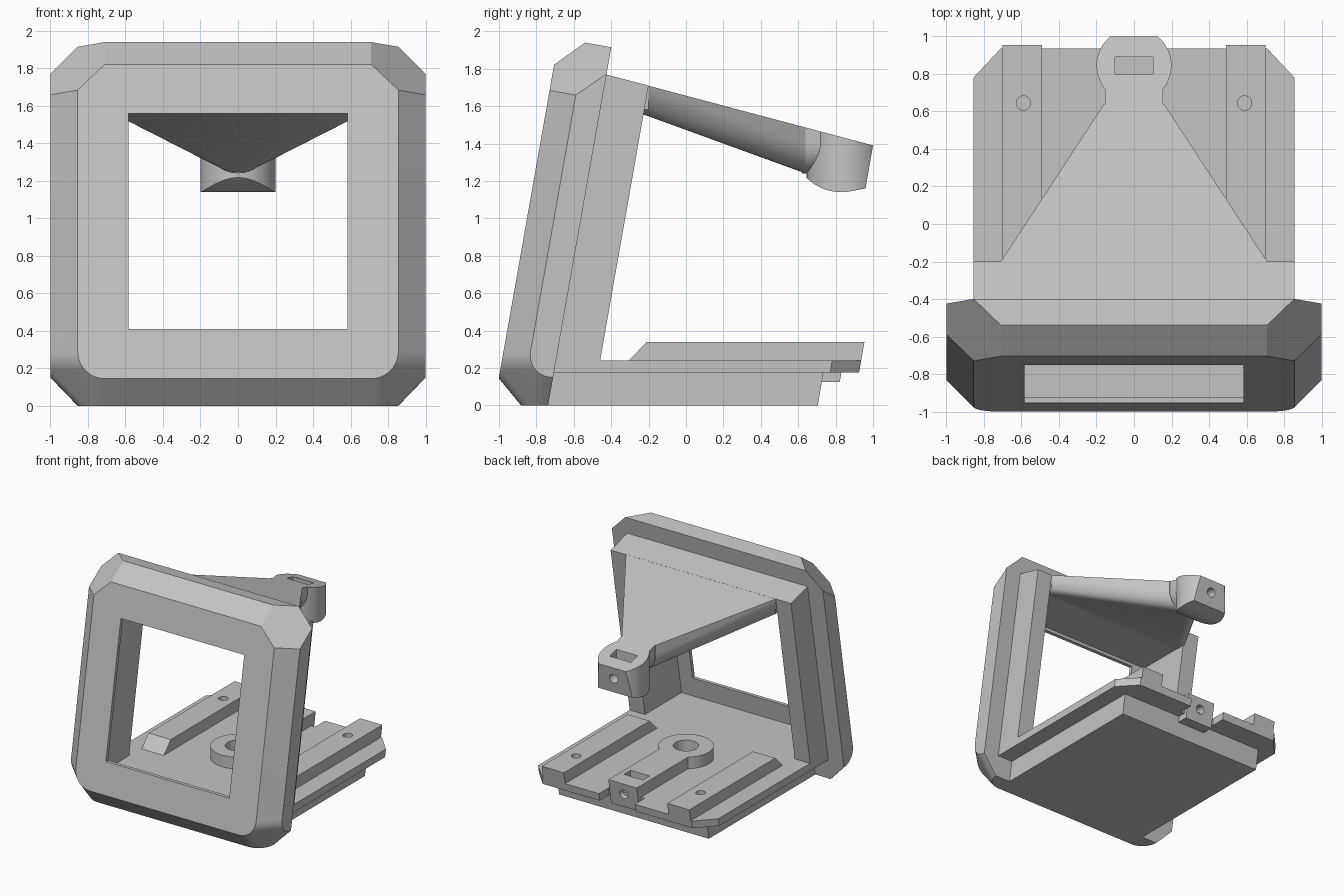
import bpy, bmesh
from math import sin, cos, pi, radians

if "Cube" in bpy.data.objects:
    bpy.data.objects.remove(bpy.data.objects["Cube"], do_unlink=True)

grey = bpy.data.materials.new("light_grey")
grey.use_nodes = True
colour = (0.55, 0.55, 0.55, 1)
grey.diffuse_color = colour
grey.node_tree.nodes["Principled BSDF"].inputs["Base Color"].default_value = colour

LEAN = radians(10)          # backward lean of the frame


def leaned(x, w, z):
    """Point at depth w behind the leaning front plane, at height z."""
    return (x, -1.0265 + (w + sin(LEAN) * z) / cos(LEAN), z)


def leaned_up(x, w, u):
    """As leaned, with u measured along the leaning plane."""
    return leaned(x, w, u * cos(LEAN) - w * sin(LEAN))


def rear(z, base):
    return base + z * sin(LEAN)


def both(points):
    return points + [(-x, y, z) for x, y, z in points]


def hull(name, points):
    bm = bmesh.new()
    for p in points:
        bm.verts.new(p)
    bmesh.ops.remove_doubles(bm, verts=bm.verts, dist=0.0005)
    bmesh.ops.convex_hull(bm, input=bm.verts)
    loose = [v for v in bm.verts if not v.link_faces]
    bmesh.ops.delete(bm, geom=loose, context='VERTS')
    bmesh.ops.dissolve_limit(bm, angle_limit=radians(1), verts=bm.verts, edges=bm.edges)
    bmesh.ops.recalc_face_normals(bm, faces=bm.faces)
    mesh = bpy.data.meshes.new(name)
    bm.to_mesh(mesh)
    bm.free()
    mesh.materials.append(grey)
    ob = bpy.data.objects.new(name, mesh)
    bpy.context.collection.objects.link(ob)
    return ob


def box(name, x0, x1, y0, y1, z0, z1):
    return hull(name, [(x, y, z) for x in (x0, x1) for y in (y0, y1) for z in (z0, z1)])


def prism(name, profile, x0, x1):
    return hull(name, [(x, y, z) for x in (x0, x1) for y, z in profile])


def post(name, x, y, r, z0, z1, n=32):
    return hull(name, [(x + r * cos(2 * pi * i / n), y + r * sin(2 * pi * i / n), z)
                       for i in range(n) for z in (z0, z1)])


def bore(name, r, y0, y1, z, n=20):
    """Round rod from y0 to y1, tilted with the rear faces."""
    drop = (y1 - y0) * sin(LEAN)
    return hull(name, [(r * cos(2 * pi * i / n), y, h + r * sin(2 * pi * i / n))
                       for i in range(n) for y, h in ((y0, z + drop), (y1, z))])


def combine(ob, operation, *others):
    bpy.context.view_layer.objects.active = ob
    for other in others:
        mod = ob.modifiers.new("cut", 'BOOLEAN')
        mod.operation, mod.solver, mod.object = operation, 'EXACT', other
        bpy.ops.object.modifier_apply(modifier=mod.name)
        bpy.data.objects.remove(other, do_unlink=True)
    return ob


# Front bezel: chamfered above, rounded into the lower corners
pts = [leaned_up(0.71, 0, 1.85), leaned_up(0.855, 0, 1.71),
       leaned_up(0.71, 0.1425, 1.995), leaned_up(1, 0.1425, 1.71),
       leaned_up(0.855, 0.285, 1.995), leaned_up(1, 0.285, 1.85)]
for i in range(11):
    s, c = sin(pi / 20 * i), cos(pi / 20 * i)
    pts += [leaned(0.71 + 0.145 * c, 0, 0.29 - 0.145 * s),
            leaned(1, 0.285 - 0.1425 * c, 0.29 - 0.14 * s),
            leaned(0.71 + 0.145 * s, 0.285 - 0.1425 * c, 0)]
bezel = hull("front_bezel", both(pts))

# Body ring behind the bezel
body = hull("frame_body", both([leaned(0.855, w, z) for w, z in
            ((0.28, 0.175), (0.28, 1.77), (0.517, 0.175), (0.517, 1.71))]))


def cavity():
    return hull("cavity_cutter", both([leaned(0.71, w, z) for w, z in
                ((0.03, 0.24), (0.03, 1.585), (0.6, 0.24), (0.6, 1.585))]))


combine(bezel, 'DIFFERENCE', cavity(),
        box("window_cutter", -0.585, 0.585, -1.3, -0.55, 0.41, 1.56))
combine(body, 'DIFFERENCE', cavity())


# Upper arm: wide at the frame, round-bellied at the neck
def arm_top(y):
    return 1.656 - 0.266 * y


pts = [(0.71, y, z) for y in (-0.3, -0.2) for z in (arm_top(y), 1.582)]
pts += [(0.16, 0.64, arm_top(0.64))]
pts += [(0.16 * cos(pi / 20 * i), 0.64, 1.4 - 0.16 * sin(pi / 20 * i)) for i in range(11)]
arm = hull("upper_arm", both(pts))

# Arm end: rounded block with a flat rear, a nut slot and a screw hole
belly = [(0.83 + 0.26 * sin(a), 1.40 - 0.26 * cos(a))
         for a in [radians(-60 + 6 * i) for i in range(16)]]
end = prism("arm_end", belly + [(0.6, arm_top(0.6)), (1.0, arm_top(1.0)), (0.96, 1.16)], -0.3, 0.3)
combine(end, 'INTERSECT', post("round_cutter", 0, 0.845, 0.2, 1, 1.7, 48))
neck = hull("arm_neck", both([(0.155, 0.62, arm_top(0.62)), (0.155, 0.75, arm_top(0.75))] +
            [(0.155 * cos(pi / 20 * i), y, 1.4 - 0.16 * sin(pi / 20 * i))
             for i in range(11) for y in (0.62, 0.75)]))
combine(end, 'DIFFERENCE',
        box("slot_cutter", -0.1, 0.1, 0.8, 0.89, 1.22, 1.6),
        bore("hole_cutter", 0.04, 0.84, 1.05, 1.275))

# Base: inset lower block and wider slab with cut rear corners
prism("lower_base", [(-0.85, 0), (-0.82, 0.18), (0.735, 0.18), (0.705, 0)], -0.71, 0.71)
slab = hull("base_slab", both([p for z in (0.175, 0.24) for p in
            ((0.855, -0.72, z), (0.855, rear(z, 0.74), z), (0.71, rear(z, 0.895), z))]))
combine(slab, 'DIFFERENCE',
        box("notch_cutter", -0.17, 0.17, 0.8, 1.2, 0.1, 0.4),
        post("socket_cutter", 0, 0, 0.1, 0.185, 0.5))

# Rails with sloped fronts and screw holes
for side, name in ((1, "left_rail"), (-1, "right_rail")):
    rail = prism(name, [(-0.31, 0.235), (-0.21, 0.34), (rear(0.34, 0.895), 0.34),
                        (rear(0.175, 0.895), 0.175), (-0.25, 0.175)], side * 0.49, side * 0.70)
    combine(rail, 'DIFFERENCE', post("screw_cutter", side * 0.59, 0.645, 0.038, 0.22, 0.5, 20))

# Keyhole-shaped boss with a rear lug, nut slot and screw hole
boss = post("centre_boss", 0, 0, 0.215, 0.2, 0.34, 40)
lug = prism("rear_lug", [(0, 0.2), (0, 0.34), (rear(0.34, 0.8), 0.34),
                         (rear(0.125, 0.8), 0.125), (0.7, 0.125)], -0.135, 0.135)
combine(boss, 'UNION', lug)
combine(boss, 'DIFFERENCE', post("socket_cutter", 0, 0, 0.1, 0.1, 0.5),
        box("slot_cutter", -0.09, 0.09, 0.62, 0.71, 0.2, 0.5),
        bore("hole_cutter", 0.04, 0.66, 0.95, 0.225))

# Smooth the rounded parts and keep the hard edges
bpy.ops.object.select_all(action='DESELECT')
for ob in (bezel, arm, end, neck, boss, slab):
    ob.select_set(True)
bpy.context.view_layer.objects.active = bezel
bpy.ops.object.shade_smooth_by_angle(angle=radians(25))
